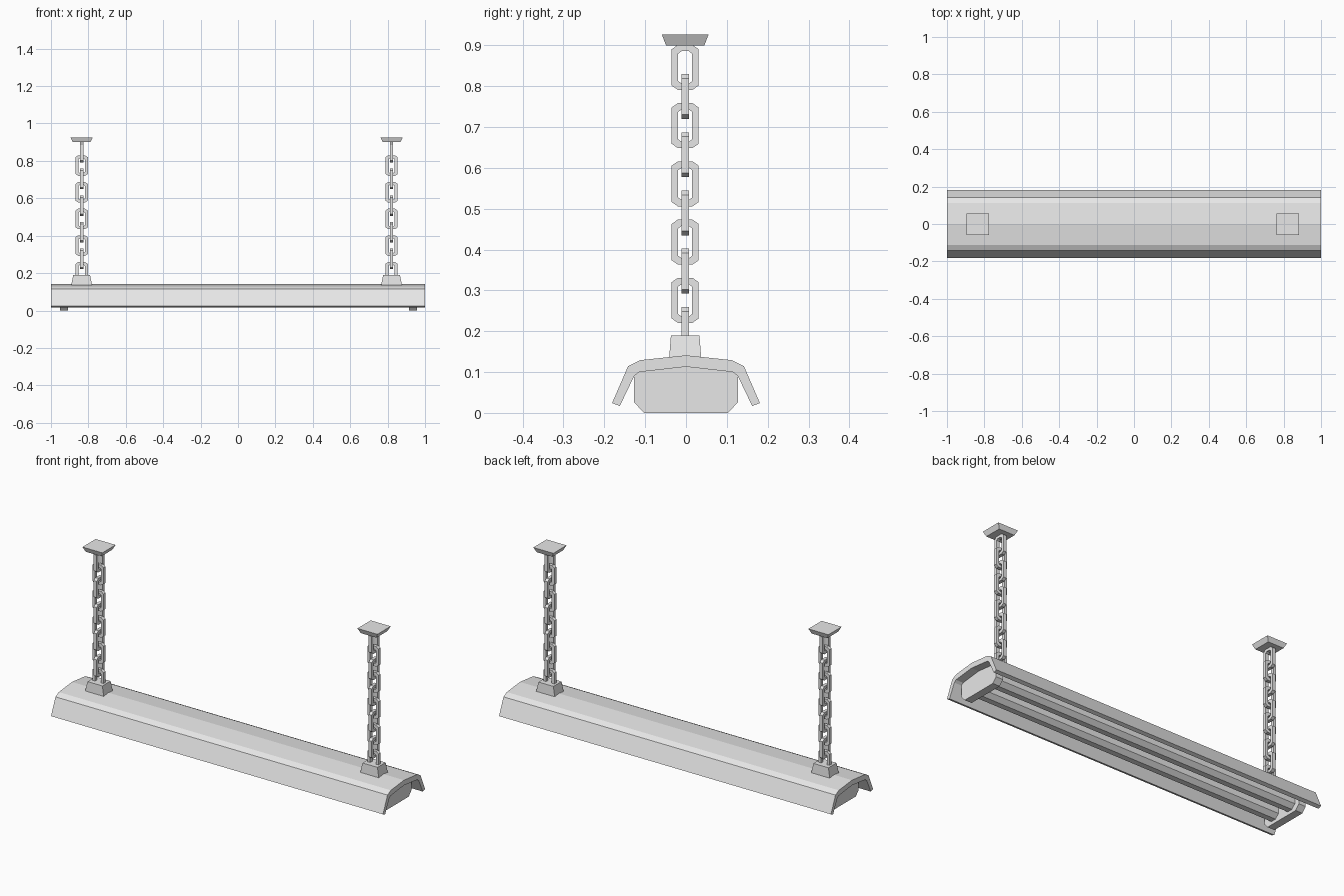
import bpy, bmesh
from mathutils import Matrix

cube = bpy.data.objects.get("Cube")
if cube:
    bpy.data.objects.remove(cube, do_unlink=True)

grey = bpy.data.materials.new("light_grey_metal")
grey.use_nodes = True
grey.diffuse_color = (0.8, 0.8, 0.8, 1)
grey.node_tree.nodes["Principled BSDF"].inputs["Base Color"].default_value = (0.8, 0.8, 0.8, 1)


def finish(name, bm, location=(0, 0, 0)):
    bmesh.ops.recalc_face_normals(bm, faces=bm.faces)
    mesh = bpy.data.meshes.new(name)
    bm.to_mesh(mesh)
    bm.free()
    mesh.materials.append(grey)
    obj = bpy.data.objects.new(name, mesh)
    obj.location = location
    bpy.context.collection.objects.link(obj)
    return obj


def mirrored(half):
    """Close a half profile, running from the centre line outward, over y."""
    return half + [(-y, z) for y, z in reversed(half) if y > 0]


def extrude_x(name, outline, x0, x1):
    bm = bmesh.new()
    start = [bm.verts.new((x0, y, z)) for y, z in outline]
    face = bm.faces.new(start)
    result = bmesh.ops.extrude_face_region(bm, geom=[face])
    moved = [v for v in result["geom"] if isinstance(v, bmesh.types.BMVert)]
    bmesh.ops.translate(bm, verts=moved, vec=(x1 - x0, 0, 0))
    return finish(name, bm)


def tapered_box(name, location, bottom, top, height):
    """Box with separate half sizes for its bottom and its top."""
    bm = bmesh.new()
    bmesh.ops.create_cube(bm, size=2)
    for v in bm.verts:
        hx, hy = top if v.co.z > 0 else bottom
        v.co = (v.co.x * hx, v.co.y * hy, height if v.co.z > 0 else 0)
    return finish(name, bm, location)


def chain_link(name, location, along_x):
    def ring(wide, tall, cut, depth):
        half = [(wide - cut, tall), (wide, tall - cut * 0.7)]
        quarter = half + [(a, -b) for a, b in reversed(half)]
        loop = quarter + [(-a, -b) for a, b in quarter]
        return [bm.verts.new((depth, a, b)) for a, b in loop]

    bm = bmesh.new()
    rings = [ring(0.033, 0.055, 0.015, -0.009), ring(0.033, 0.055, 0.015, 0.009),
             ring(0.017, 0.040, 0.009, 0.009), ring(0.017, 0.040, 0.009, -0.009)]
    for r in range(4):
        a, b = rings[r], rings[(r + 1) % 4]
        for i in range(8):
            j = (i + 1) % 8
            bm.faces.new((a[i], a[j], b[j], b[i]))
    if along_x:
        bmesh.ops.rotate(bm, verts=bm.verts, matrix=Matrix.Rotation(1.5708, 3, "Z"))
    return finish(name, bm, location)


# Bent reflector hood
outer = [(0, 0.141), (0.113, 0.129), (0.142, 0.114), (0.181, 0.024)]
inner = [(0.162, 0.017), (0.127, 0.09), (0.115, 0.1), (0, 0.113)]
left_side = [(-y, z) for y, z in reversed((outer + inner)[1:-1])]
extrude_x("reflector_hood", outer + inner + left_side, -1, 1)

# Lamp holders at both ends
holder = mirrored([(0, 0.113), (0.115, 0.1), (0.127, 0.09), (0.127, 0.026), (0.103, 0)])
for side, x in (("right", -0.93), ("left", 0.935)):
    extrude_x(side + "_lamp_holder", holder, x - 0.021, x + 0.021)

# Two faceted light tubes
for side, y in (("front", -0.06), ("back", 0.06)):
    bm = bmesh.new()
    turn = Matrix.Rotation(1.5708, 4, "Y") @ Matrix.Rotation(0.3927, 4, "Z")
    bmesh.ops.create_cone(bm, cap_ends=True, segments=8, radius1=0.04,
                          radius2=0.04, depth=1.84, matrix=turn)
    finish(side + "_light_tube", bm, (0, y, 0.055))

# Hanging chains with hood brackets and ceiling plates
for side, x in (("right", -0.836), ("left", 0.821)):
    y = -0.002
    tapered_box(side + "_hood_bracket", (x, y, 0.125), (0.058, 0.040), (0.045, 0.035), 0.064)
    tapered_box(side + "_ceiling_plate", (x, y, 0.9), (0.047, 0.047), (0.06, 0.057), 0.026)
    for i in range(10):
        chain_link(f"{side}_chain_link_{i + 1}", (x, y, 0.846 - i * 0.0713), i % 2 == 1)
